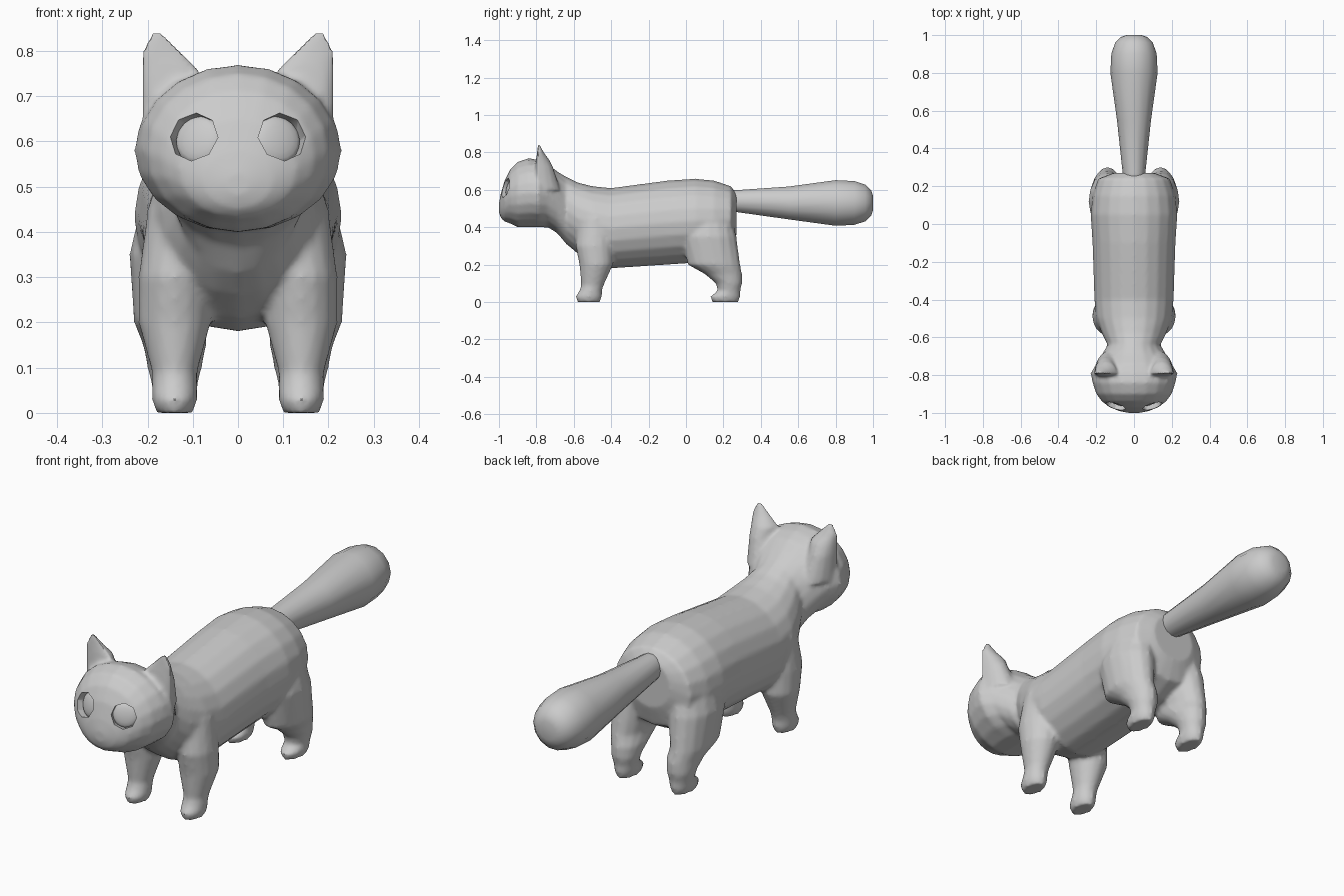
import bpy
import bmesh
from math import cos, sin, pi
from mathutils import Vector, Matrix

default = bpy.data.objects.get("Cube")
if default:
    bpy.data.objects.remove(default, do_unlink=True)

grey = bpy.data.materials.new("plain grey")
grey.use_nodes = True
colour = (0.6, 0.6, 0.6, 1)
grey.diffuse_color = colour
grey.node_tree.nodes["Principled BSDF"].inputs["Base Color"].default_value = colour


def loft(bm, rings, axis, sides=16, side=1, front=1.0):
    """Skin elliptical rings of (position, centre a, centre b, radius a, radius b).

    Rings along y use a = x and b = z; rings along z use a = x and b = y.
    front scales the radius on the negative b half, to flatten it."""
    loops = []
    for position, a, b, radius_a, radius_b in rings:
        loop = []
        for i in range(sides):
            angle = 2 * pi * i / sides
            u = side * (a + radius_a * cos(angle))
            v = sin(angle)
            v = b + radius_b * v * (front if v < 0 else 1)
            point = (u, position, v) if axis == "y" else (u, v, position)
            loop.append(bm.verts.new(point))
        loops.append(loop)
    for low, high in zip(loops, loops[1:]):
        for i in range(sides):
            j = (i + 1) % sides
            bm.faces.new((low[i], low[j], high[j], high[i]))
    bm.faces.new(loops[0])
    bm.faces.new(loops[-1])


def finish(bm, name):
    """Turn a bmesh into a named, coloured object."""
    bmesh.ops.recalc_face_normals(bm, faces=bm.faces)
    mesh = bpy.data.meshes.new(name)
    bm.to_mesh(mesh)
    bm.free()
    mesh.materials.append(grey)
    thing = bpy.data.objects.new(name, mesh)
    bpy.context.scene.collection.objects.link(thing)
    return thing


def select(thing):
    bpy.ops.object.select_all(action="DESELECT")
    thing.select_set(True)
    bpy.context.view_layer.objects.active = thing


# Trunk from rump to nose: (y, underside, top, half width)
trunk = [
    (0.27, 0.36, 0.58, 0.11), (0.24, 0.27, 0.62, 0.19), (0.15, 0.22, 0.65, 0.22),
    (0.05, 0.21, 0.66, 0.23), (-0.1, 0.2, 0.65, 0.22), (-0.4, 0.18, 0.61, 0.21),
    (-0.5, 0.21, 0.62, 0.2), (-0.58, 0.26, 0.64, 0.17), (-0.64, 0.31, 0.67, 0.14),
    (-0.69, 0.37, 0.7, 0.17), (-0.74, 0.4, 0.74, 0.2), (-0.79, 0.4, 0.76, 0.23),
    (-0.84, 0.4, 0.77, 0.22), (-0.9, 0.4, 0.75, 0.2), (-0.94, 0.42, 0.71, 0.17),
    (-0.97, 0.43, 0.65, 0.13), (-0.99, 0.45, 0.58, 0.08), (-1, 0.48, 0.53, 0.03),
]
# Legs and ears: (z, x, y, half width, half depth)
front_leg = [
    (0, 0.14, -0.52, 0.04, 0.06), (0.03, 0.14, -0.52, 0.05, 0.07),
    (0.06, 0.14, -0.51, 0.05, 0.06), (0.09, 0.14, -0.5, 0.05, 0.06),
    (0.2, 0.14, -0.48, 0.08, 0.09), (0.3, 0.14, -0.49, 0.08, 0.1),
    (0.45, 0.11, -0.48, 0.09, 0.1),
]
hind_leg = [
    (0, 0.14, 0.21, 0.04, 0.07), (0.03, 0.14, 0.21, 0.05, 0.08),
    (0.06, 0.14, 0.23, 0.05, 0.06), (0.1, 0.14, 0.23, 0.06, 0.07),
    (0.15, 0.14, 0.2, 0.07, 0.1), (0.2, 0.15, 0.15, 0.08, 0.14),
    (0.35, 0.14, 0.12, 0.1, 0.15), (0.48, 0.11, 0.12, 0.1, 0.12),
]
ear = [
    (0.6, 0.13, -0.79, 0.08, 0.12), (0.72, 0.15, -0.79, 0.06, 0.08),
    (0.76, 0.15, -0.79, 0.06, 0.06), (0.8, 0.17, -0.79, 0.04, 0.03),
    (0.84, 0.18, -0.79, 0.01, 0.01),
]

# Body, head, legs and ears fused into one skin
bm = bmesh.new()
loft(bm, [(y, 0, (low + top) / 2, width, (top - low) / 2)
          for y, low, top, width in trunk], "y", sides=20)
for side in (-1, 1):
    loft(bm, front_leg, "z", side=side)
    loft(bm, hind_leg, "z", side=side)
    loft(bm, ear, "z", side=side, front=0.2)
body = finish(bm, "body")
remesh = body.modifiers.new("fuse", "REMESH")
remesh.mode = "VOXEL"
remesh.voxel_size = 0.01
soften = body.modifiers.new("soften", "SMOOTH")
soften.factor = 0.5
soften.iterations = 5

# Eye sockets cut into the face, with a shallow eyeball in each
for side, word in ((1, "left"), (-1, "right")):
    centre = Vector((side * 0.09, -0.945, 0.605))
    aim = Vector((side * 0.4, -1, 0.25)).to_track_quat("Z", "Y").to_matrix().to_4x4()
    place = Matrix.Translation(centre) @ aim
    bm = bmesh.new()
    bmesh.ops.create_cone(bm, cap_ends=True, segments=8, radius1=0.055,
                          radius2=0.055, depth=0.08, matrix=place)
    socket = finish(bm, word + "_socket_cutter")
    socket.hide_render = True
    socket.hide_set(True)
    cut = body.modifiers.new(word + " socket", "BOOLEAN")
    cut.operation = "DIFFERENCE"
    cut.object = socket
    bm = bmesh.new()
    bmesh.ops.create_uvsphere(bm, u_segments=16, v_segments=10, radius=0.054,
                              matrix=place @ Matrix.Diagonal((1, 1, 0.3, 1))
                              @ Matrix.Translation((0, 0, -0.03)))
    eye = finish(bm, word + "_eye")
    select(eye)
    bpy.ops.object.shade_smooth()

# Bake the fused skin and remove the cutters
select(body)
bpy.ops.object.convert(target="MESH")
bpy.ops.object.shade_smooth_by_angle(angle=0.8)
for word in ("left", "right"):
    bpy.data.objects.remove(bpy.data.objects[word + "_socket_cutter"], do_unlink=True)

# Club-shaped tail: (y, x, z, half width, half height)
bm = bmesh.new()
loft(bm, [
    (0.2, 0, 0.54, 0.05, 0.06), (0.27, 0, 0.54, 0.06, 0.06),
    (0.55, 0, 0.53, 0.09, 0.09), (0.8, 0, 0.53, 0.125, 0.125),
    (0.9, 0, 0.53, 0.12, 0.12), (0.96, 0, 0.53, 0.1, 0.1),
    (0.99, 0, 0.53, 0.07, 0.07), (1, 0, 0.53, 0.04, 0.04),
], "y", sides=14)
tail = finish(bm, "tail")
select(tail)
bpy.ops.object.shade_smooth()
